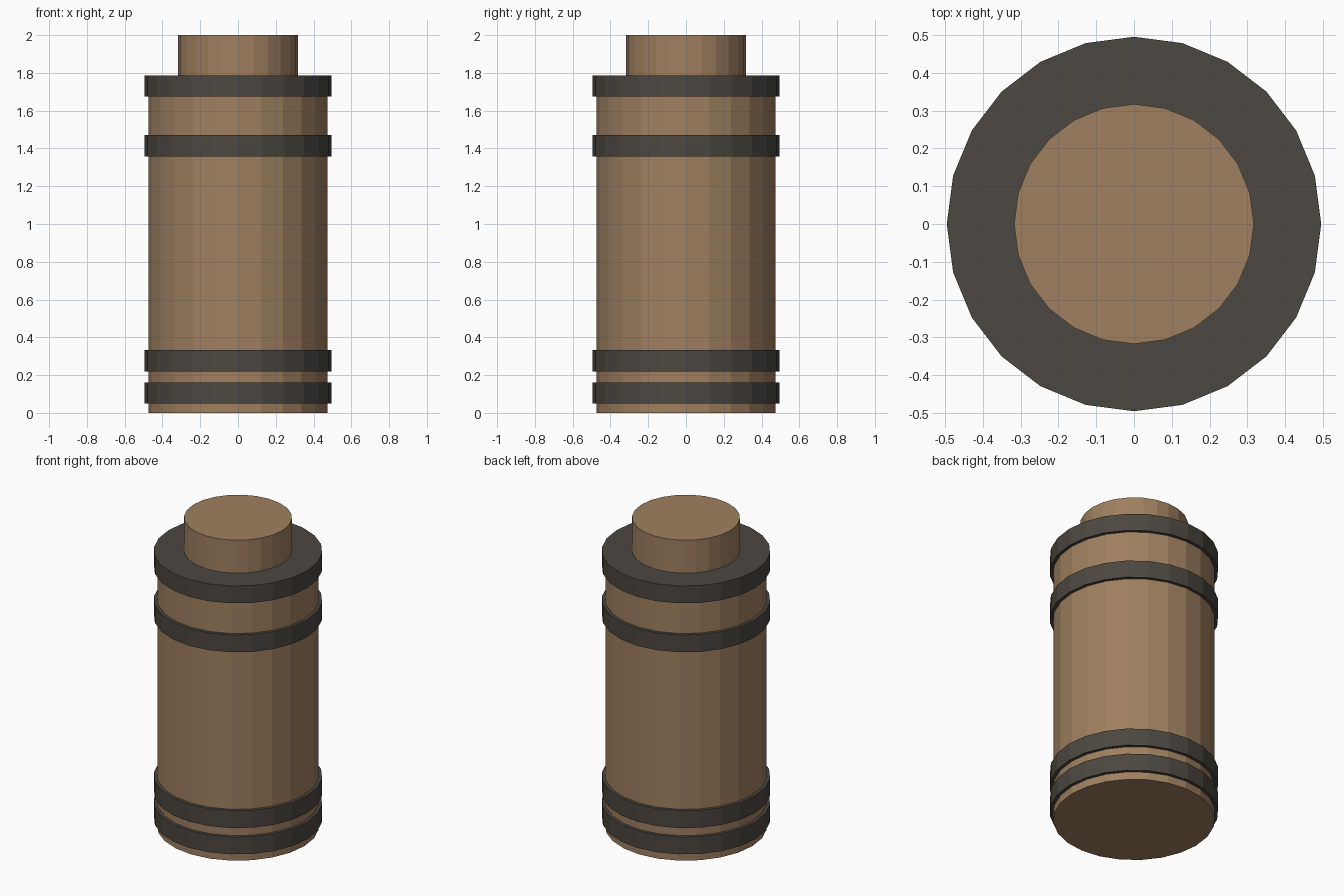
import bpy

cube = bpy.data.objects.get("Cube")
if cube:
    bpy.data.objects.remove(cube, do_unlink=True)

SIDES = 24


def make_material(name, rgb):
    mat = bpy.data.materials.new(name)
    mat.use_nodes = True
    colour = (*rgb, 1.0)
    mat.diffuse_color = colour
    bsdf = next(n for n in mat.node_tree.nodes if n.type == 'BSDF_PRINCIPLED')
    bsdf.inputs["Base Color"].default_value = colour
    return mat


def cylinder(name, radius, bottom, top, mat):
    bpy.ops.mesh.primitive_cylinder_add(
        vertices=SIDES, radius=radius, depth=top - bottom,
        location=(0, 0, (bottom + top) / 2))
    obj = bpy.context.object
    obj.name = name
    obj.data.materials.append(mat)
    return obj


brown = make_material("warm brown", (0.35, 0.216, 0.117))
charcoal = make_material("charcoal", (0.072, 0.063, 0.052))

# Main body, ending just beneath the top of the uppermost band
cylinder("body", 0.475, 0, 1.78, brown)

# Narrow neck
cylinder("neck", 0.317, 1.7, 2, brown)

# Dark bands around the body
bands = {"base_band": 0.05, "lower_band": 0.22, "upper_band": 1.358, "top_band": 1.675}
for name, bottom in bands.items():
    cylinder(name, 0.495, bottom, bottom + 0.112, charcoal)
